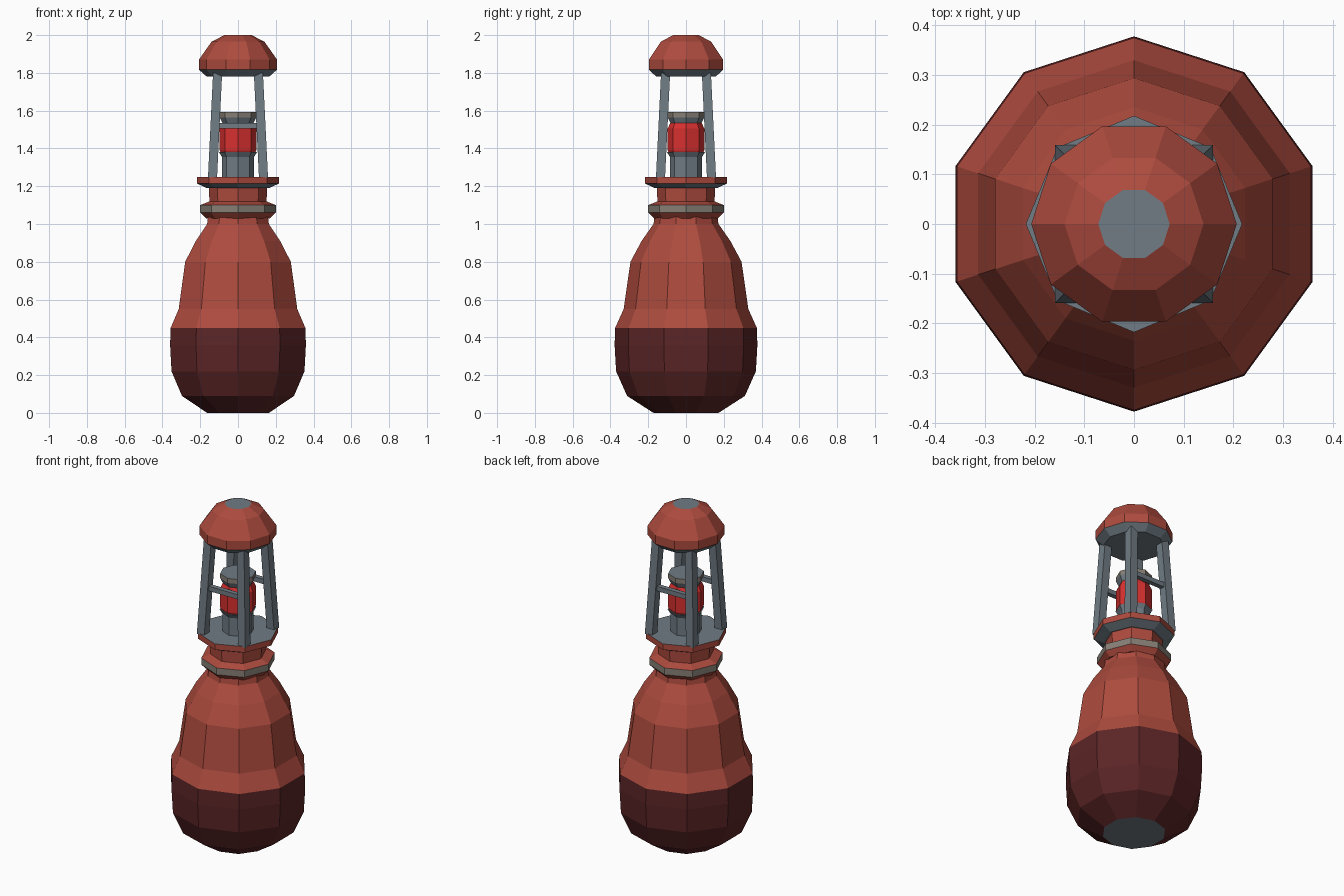
import bpy
import bmesh
from math import cos, sin, pi
from mathutils import Vector

old = bpy.data.objects.get("Cube")
if old:
    bpy.data.objects.remove(old, do_unlink=True)


def material(name, rgb):
    mat = bpy.data.materials.new(name)
    mat.use_nodes = True
    mat.diffuse_color = (*rgb, 1)
    mat.node_tree.nodes["Principled BSDF"].inputs["Base Color"].default_value = (*rgb, 1)
    return mat


RED = material("faded red paint", (0.42, 0.07, 0.048))
MAROON = material("dark maroon paint", (0.105, 0.018, 0.019))
GREY = material("blue grey metal", (0.16, 0.20, 0.23))
BEIGE = material("warm grey trim", (0.24, 0.21, 0.18))
GLASS = material("bright red glass", (0.68, 0.03, 0.028))


def finish(name, bm, mats):
    bmesh.ops.recalc_face_normals(bm, faces=bm.faces)
    mesh = bpy.data.meshes.new(name)
    bm.to_mesh(mesh)
    bm.free()
    for mat in mats:
        mesh.materials.append(mat)
    obj = bpy.data.objects.new(name, mesh)
    bpy.context.collection.objects.link(obj)
    return obj


def lathe(name, sides, profile, bands, bottom, top, turn=0.0):
    """Spin (radius, height) points; one material per band and per end cap."""
    mats = list(dict.fromkeys([*bands, bottom, top]))
    bm = bmesh.new()
    rings = []
    for r, z in profile:
        angles = [turn + 2 * pi * i / sides for i in range(sides)]
        rings.append([bm.verts.new((r * cos(a), r * sin(a), z)) for a in angles])
    for low, high, mat in zip(rings, rings[1:], bands):
        for i in range(sides):
            j = (i + 1) % sides
            face = bm.faces.new((low[i], low[j], high[j], high[i]))
            face.material_index = mats.index(mat)
    bm.faces.new(rings[0][::-1]).material_index = mats.index(bottom)
    bm.faces.new(rings[-1]).material_index = mats.index(top)
    return finish(name, bm, mats)


def beam(name, start, end, half, axes, mat):
    """Square bar between two points, its ends spread along the given axes."""
    bm = bmesh.new()
    u, v = (Vector(a) * half for a in axes)
    ends = [[bm.verts.new(Vector(p) + u * s + v * t)
             for s, t in ((-1, -1), (1, -1), (1, 1), (-1, 1))] for p in (start, end)]
    for i in range(4):
        j = (i + 1) % 4
        bm.faces.new((ends[0][i], ends[0][j], ends[1][j], ends[1][i]))
    for loop in ends:
        bm.faces.new(loop)
    return finish(name, bm, [mat])


# Float body, dark below the waterline
lathe("float_body", 10,
      [(0.172, 0), (0.312, 0.09), (0.37, 0.22), (0.378, 0.36), (0.375, 0.45),
       (0.33, 0.55), (0.294, 0.8), (0.235, 0.91), (0.172, 1.0), (0.165, 1.05)],
      [MAROON] * 4 + [RED] * 5, GREY, RED, pi / 2)

# Neck with its trimmed collar
lathe("collar", 8, [(0.17, 1.03), (0.2, 1.06), (0.2, 1.1), (0.15, 1.12)],
      [RED, BEIGE, RED], RED, RED)
lathe("neck", 8, [(0.15, 1.1), (0.155, 1.2)], [RED], RED, RED)

# Platform
lathe("platform", 8, [(0.165, 1.19), (0.218, 1.215), (0.218, 1.25)],
      [GREY, RED], GREY, GREY)

# Lamp
lathe("lamp_pedestal", 8, [(0.085, 1.24), (0.085, 1.355), (0.1, 1.38)],
      [GREY, GREY], GREY, GREY)
lathe("lamp_glass", 8, [(0.085, 1.365), (0.097, 1.39), (0.097, 1.505), (0.083, 1.535)],
      [GLASS] * 3, GLASS, GLASS)
lathe("lamp_cap", 8, [(0.08, 1.53), (0.097, 1.565), (0.097, 1.592)],
      [GREY, BEIGE], GREY, GREY)

# Four leaning posts
X, Y, Z = (1, 0, 0), (0, 1, 0), (0, 0, 1)
for side, sx in (("left", 1), ("right", -1)):
    for end, sy in (("front", -1), ("back", 1)):
        beam(f"{end}_{side}_post", (sx * 0.135, sy * 0.135, 1.245),
             (sx * 0.108, sy * 0.108, 1.8), 0.024, (X, Y), GREY)

# Cross bars between the posts
for end, sy in (("front", -1), ("back", 1)):
    beam(f"{end}_cross_bar", (-0.12, sy * 0.12, 1.52), (0.12, sy * 0.12, 1.52),
         0.014, (Y, Z), GREY)

# Domed roof
lathe("roof", 10, [(0.165, 1.78), (0.207, 1.817), (0.207, 1.87), (0.14, 1.965), (0.072, 2)],
      [GREY, RED, RED, RED], GREY, GREY)
